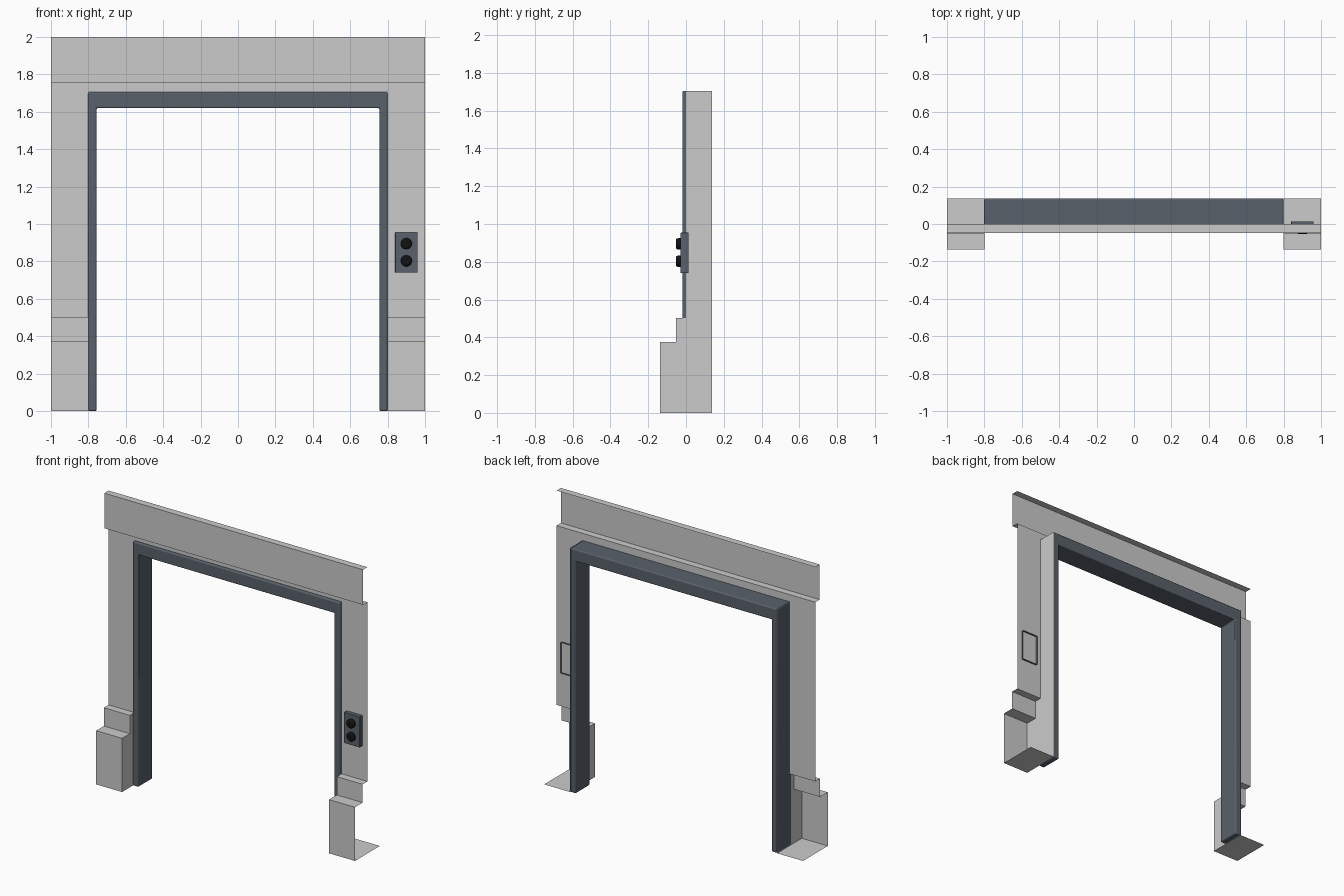
import bpy, bmesh, math
from mathutils import Matrix

if "Cube" in bpy.data.objects:
    bpy.data.objects.remove(bpy.data.objects["Cube"])


def material(name, rgb):
    m = bpy.data.materials.new(name)
    m.diffuse_color = (*rgb, 1)
    m.use_nodes = True
    m.node_tree.nodes["Principled BSDF"].inputs["Base Color"].default_value = m.diffuse_color
    return m


steel = material("blue_grey_steel", (0.10, 0.12, 0.145))
black = material("black_rubber", (0.006, 0.006, 0.007))


def make_object(name, bm, mat=None, bevel=0, smooth=False):
    me = bpy.data.meshes.new(name)
    bm.to_mesh(me)
    bm.free()
    ob = bpy.data.objects.new(name, me)
    bpy.context.collection.objects.link(ob)
    if mat:
        me.materials.append(mat)
    if bevel:
        b = ob.modifiers.new("Bevel", 'BEVEL')
        b.width, b.segments, b.limit_method = bevel, 3, 'ANGLE'
        b.angle_limit = math.radians(40)
    if smooth:
        bpy.ops.object.select_all(action='DESELECT')
        ob.select_set(True)
        bpy.context.view_layer.objects.active = ob
        bpy.ops.object.shade_smooth_by_angle(angle=math.radians(35))
    return ob


D = 0.137        # half depth
TOP = 1.705      # top of the door opening

# wall profile (y, z): floor, stepped plinth, wall sheet, then overhanging header
plinth = [(D, 0), (-D, 0), (-D, 0.375), (-0.052, 0.375), (-0.052, 0.503), (0, 0.503)]
header = [(0, TOP), (0, 1.755), (-0.048, 1.755), (-0.048, 2), (0, 2)]


def strip(bm, profile, x0, x1):
    rows = [[bm.verts.new((x, y, z)) for x in (x0, x1)] for y, z in profile]
    for a, b in zip(rows, rows[1:]):
        bm.faces.new((a[0], a[1], b[1], b[0]))


bm = bmesh.new()
strip(bm, plinth + header, -1, -0.8)
strip(bm, header, -0.8, 0.8)
strip(bm, plinth + header, 0.8, 1)
# side panels lining the opening
for s in (-1, 1):
    ring = plinth + [(0, TOP), (D, TOP)]
    vs = [bm.verts.new((0.8 * s, y, z)) for y, z in ring]
    bm.faces.new(vs if s < 0 else vs[::-1])
bmesh.ops.remove_doubles(bm, verts=bm.verts, dist=1e-4)
make_object("wall_surround", bm)

# door frame: U outline extruded through the wall
L, R, IN, LOW = -0.801, 0.799, 0.756, 1.62
outline = [(L, 0), (L, TOP), (R, TOP), (R, 0), (IN, 0), (IN, LOW), (-IN, LOW), (-IN, 0)]
bm = bmesh.new()
face = bm.faces.new([bm.verts.new((x, -0.019, z)) for x, z in outline])
out = bmesh.ops.extrude_face_region(bm, geom=[face], use_keep_orig=True)
moved = [g for g in out["geom"] if isinstance(g, bmesh.types.BMVert)]
bmesh.ops.translate(bm, verts=moved, vec=(0, D + 0.019, 0))
bmesh.ops.recalc_face_normals(bm, faces=bm.faces)
make_object("door_frame", bm, steel, bevel=0.008, smooth=True)

# call panel: box with an open back, set through the wall sheet
bm = bmesh.new()
bmesh.ops.create_cube(bm, size=1, matrix=Matrix.Translation((0.9, -0.008, 0.847))
                      @ Matrix.Diagonal((0.122, 0.042, 0.215, 1)))
bm.faces.ensure_lookup_table()
back = max(bm.faces, key=lambda f: f.calc_center_median().y)
bmesh.ops.delete(bm, geom=[back], context='FACES_ONLY')
make_object("call_panel", bm, steel, bevel=0.004, smooth=True)

# round call buttons
for name, z in (("up_button", 0.895), ("down_button", 0.803)):
    bm = bmesh.new()
    bmesh.ops.create_cone(bm, cap_ends=True, segments=32, radius1=0.03, radius2=0.03, depth=0.034,
                          matrix=Matrix.Translation((0.9, -0.037, z))
                          @ Matrix.Rotation(math.radians(90), 4, 'X'))
    make_object(name, bm, black, bevel=0.012, smooth=True)
